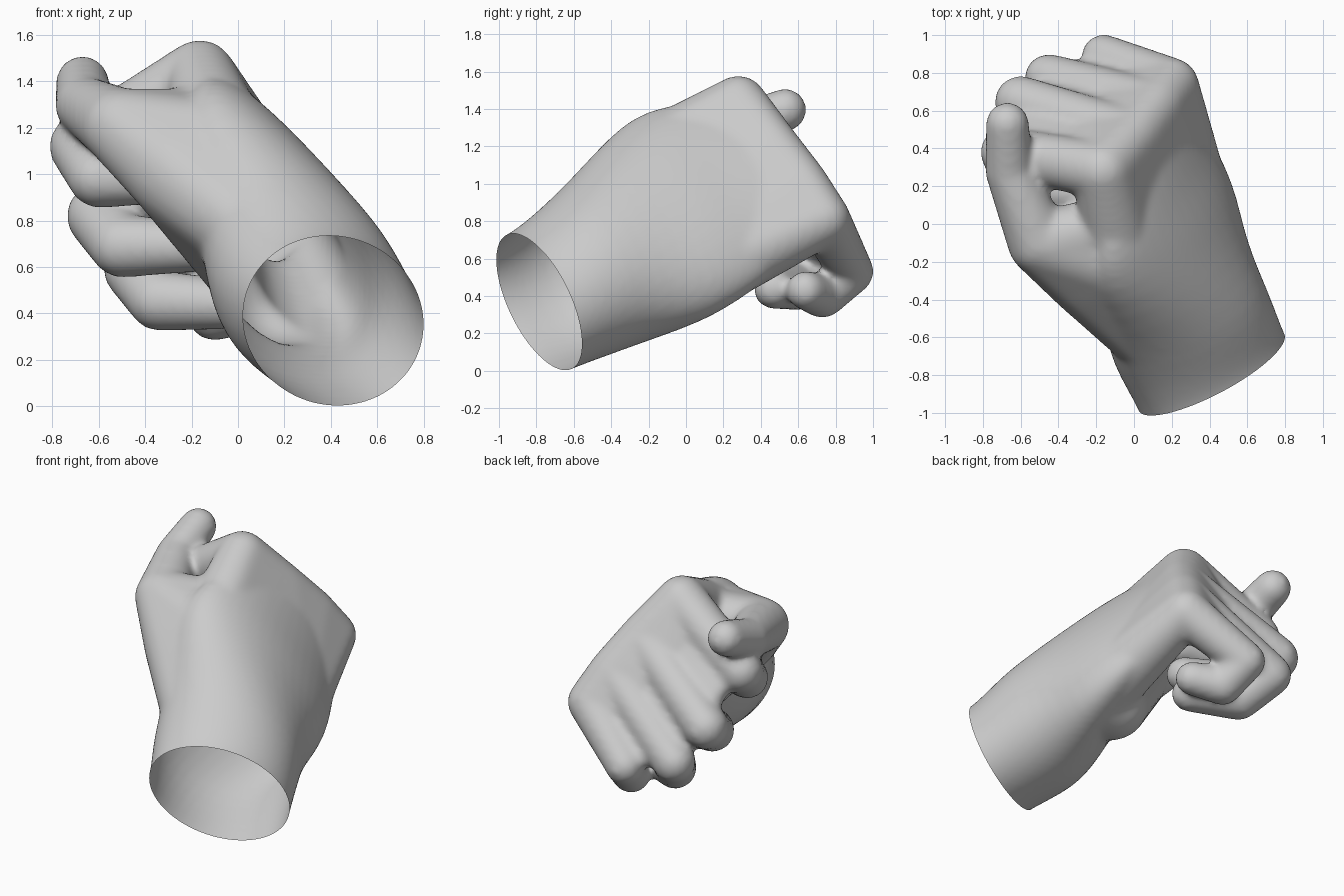
import bpy, bmesh
from math import cos, sin, tau
from mathutils import Vector as V, Matrix

if "Cube" in bpy.data.objects:
    bpy.data.objects.remove(bpy.data.objects["Cube"])

bm = bmesh.new()


def hull(*balls):
    """Convex skin stretched round a set of balls (centre, radius)."""
    part = bmesh.new()
    for p, r in balls:
        bmesh.ops.create_icosphere(part, subdivisions=3, radius=r,
                                   matrix=Matrix.Translation(p))
    res = bmesh.ops.convex_hull(part, input=part.verts[:])
    junk = {v for v in res["geom_interior"] + res["geom_unused"]
            if isinstance(v, bmesh.types.BMVert)}
    bmesh.ops.delete(part, geom=list(junk), context='VERTS')
    bmesh.ops.recalc_face_normals(part, faces=part.faces[:])
    me = bpy.data.meshes.new("tmp")
    part.to_mesh(me)
    part.free()
    bm.from_mesh(me)
    bpy.data.meshes.remove(me)


def chain(*joints):
    for a, b in zip(joints, joints[1:]):
        hull(a, b)


def between(a, b, t, r):
    return V(a[0]).lerp(V(b[0]), t), r


def spline(p, steps):
    """Catmull-Rom through vectors."""
    out = []
    for i in range(len(p) - 1):
        a, b, c, d = p[max(i - 1, 0)], p[i], p[i + 1], p[min(i + 2, len(p) - 1)]
        for k in range(steps):
            t = k / steps
            out.append(.5 * (2 * b + (c - a) * t + (2 * a - 5 * b + 4 * c - d) * t * t
                             + (3 * b - a - 3 * c + d) * t ** 3))
    return out + [p[-1]]


# Forearm and palm: elliptical sections (centre, dorsal half axis, width half axis)
axis = V((-.40, .86, .31)).normalized()
wrist = V((.41, -.785, .37))
N0, W0 = V((.392, .175, 0)), V((-.03, -.125, .375))
sections = [
    (wrist - axis * .15, N0, W0),
    (wrist, N0, W0),
    (V((.28, -.49, .54)), V((.39, .13, .09)), V((-.11, -.20, .41))),
    (V((.16, -.10, .80)), V((.265, .06, .14)), V((-.28, -.25, .49))),
    (V((.10, .20, .97)), V((.185, .02, .09)), V((-.25, -.27, .44))),
    (V((.03, .46, 1.10)), V((.13, 0, .07)), V((-.18, -.22, .30))),
]
SIDES = 40
rings = [[bm.verts.new(c + n * cos(tau * i / SIDES) + w * sin(tau * i / SIDES))
          for i in range(SIDES)]
         for c, n, w in zip(*(spline(col, 5) for col in zip(*sections)))]
for r0, r1 in zip(rings, rings[1:]):
    for i in range(SIDES):
        j = (i + 1) % SIDES
        bm.faces.new((r0[i], r0[j], r1[j], r1[i]))
bm.faces.new(rings[0])
bm.faces.new(rings[-1])
bmesh.ops.recalc_face_normals(bm, faces=bm.faces[:])

# Back of the hand: skin from the knuckle row to the middle of the palm
knuckles = [((-.165, .28, 1.425), .155), ((0, .46, 1.20), .145),
            ((.12, .62, 1.00), .14), ((.20, .735, .81), .145)]
heel = [((-.06, -.22, 1.11), .21), ((.33, 0, .48), .22)]
for a, b in zip(knuckles, knuckles[1:]):
    hull(a, b, *heel)

# Curled fingers: knuckle, middle joint, end joint, tip
fingers = [
    [((-.68, .38, 1.12), .135), ((-.60, .20, .985), .132), ((-.25, .15, .985), .11)],
    [((-.60, .645, .82), .14), ((-.50, .43, .69), .137), ((-.15, .30, .69), .11)],
    [((-.45, .77, .59), .132), ((-.34, .60, .455), .132), ((-.05, .47, .44), .11)],
    [((-.16, .885, .53), .12), ((-.10, .73, .40), .12), ((.07, .64, .43), .105)],
]
for k, f in zip(knuckles, fingers):
    chain(k, *f)

# Webs between neighbouring fingers
for i in range(3):
    hull(knuckles[i], knuckles[i + 1],
         between(knuckles[i], fingers[i][0], .3, .11),
         between(knuckles[i + 1], fingers[i + 1][0], .3, .11))
    hull(between(knuckles[i], fingers[i][0], .3, .09),
         between(knuckles[i + 1], fingers[i + 1][0], .3, .09),
         between(fingers[i][0], knuckles[i], .1, .07),
         between(fingers[i + 1][0], knuckles[i + 1], .1, .07))

# Thumb with its fleshy base, the web joining it to the palm, and the palm heel
base, mid = ((.06, -.57, .75), .20), ((-.25, -.27, 1.00), .22)
joint = ((-.50, -.10, 1.20), .17)
chain(base, mid, joint, ((-.66, .28, 1.295), .128), ((-.67, .53, 1.395), .115))
hull(mid, joint, heel[0], ((-.14, -.02, 1.20), .17))
hull(base, mid, heel[0])
hull(base, mid, heel[1], ((.18, 0, .49), .225))

mesh = bpy.data.meshes.new("fist")
bm.to_mesh(mesh)
bm.free()
src = bpy.data.objects.new("fist_parts", mesh)
bpy.context.collection.objects.link(src)

# Fuse the parts into one skin and soften the joins
rem = src.modifiers.new("fuse", 'REMESH')
rem.mode = 'VOXEL'
rem.voxel_size = .02
smo = src.modifiers.new("soften", 'SMOOTH')
smo.factor = .5
smo.iterations = 12
dg = bpy.context.evaluated_depsgraph_get()
skin = bpy.data.meshes.new_from_object(src.evaluated_get(dg))
bpy.data.objects.remove(src)

# Open the wrist
bm = bmesh.new()
bm.from_mesh(skin)
bmesh.ops.bisect_plane(bm, geom=bm.verts[:] + bm.edges[:] + bm.faces[:],
                       plane_co=wrist, plane_no=axis, clear_inner=True)
bm.to_mesh(skin)
bm.free()
skin.shade_smooth()
fist = bpy.data.objects.new("fist", skin)
bpy.context.collection.objects.link(fist)
